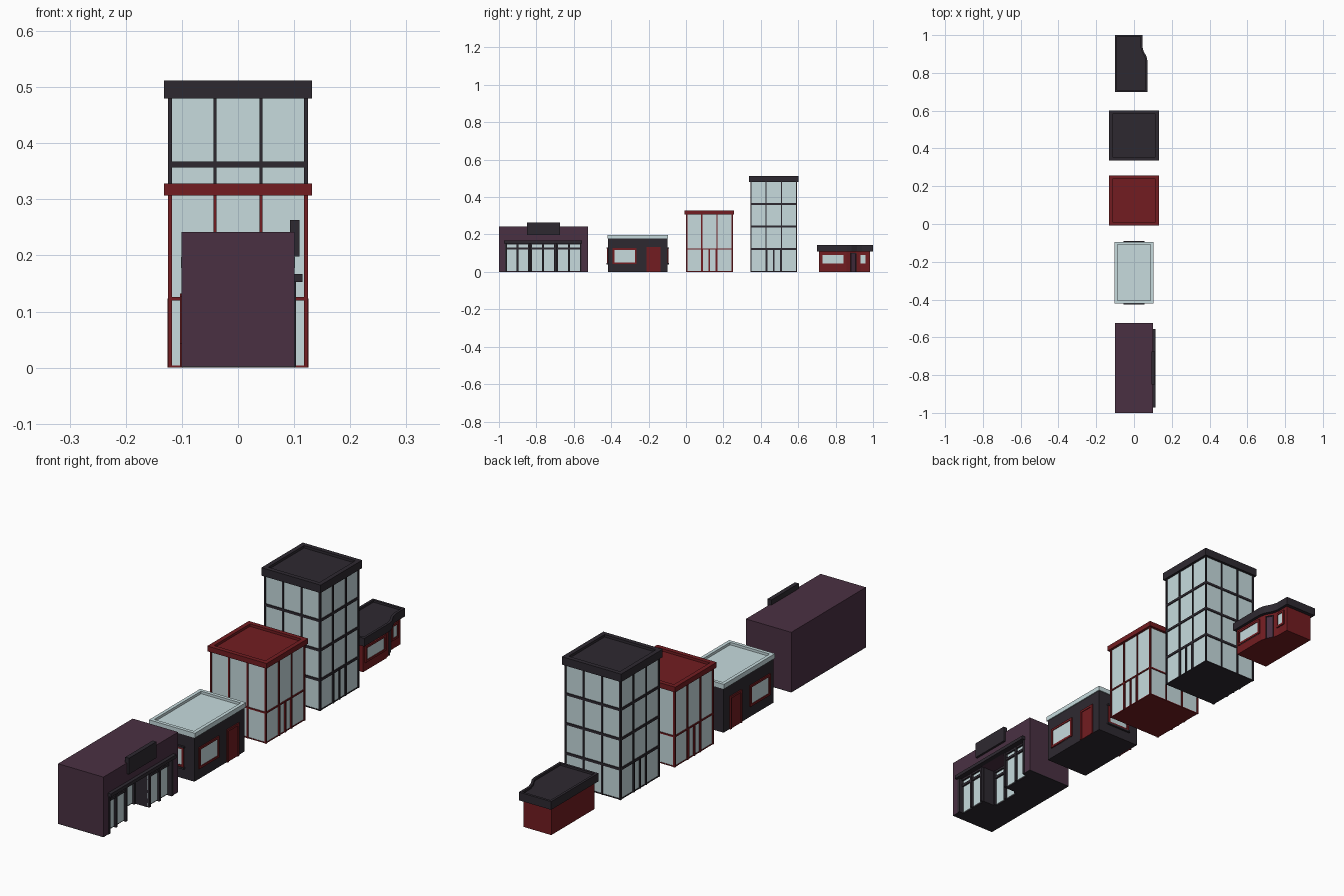
import bpy, bmesh
from math import radians, cos, sin, pi

if "Cube" in bpy.data.objects:
    bpy.data.objects.remove(bpy.data.objects["Cube"])


def material(name, rgb):
    m = bpy.data.materials.new(name)
    m.diffuse_color = (*rgb, 1)
    m.use_nodes = True
    m.node_tree.nodes["Principled BSDF"].inputs["Base Color"].default_value = m.diffuse_color
    return m


PLUM = material("plum", (.068, .030, .055))
GLASS = material("pale_glass", (.57, .71, .73))
DARK = material("charcoal", (.027, .022, .030))
RED = material("dark_red", (.17, .012, .015))


def finish(name, bm, mat):
    bmesh.ops.recalc_face_normals(bm, faces=bm.faces)
    me = bpy.data.meshes.new(name)
    bm.to_mesh(me)
    bm.free()
    me.materials.append(mat)
    ob = bpy.data.objects.new(name, me)
    bpy.context.collection.objects.link(ob)
    return ob


def prism(name, pts, z0, z1, mat, rim=0, sink=0):
    """Extruded plan; with a rim the top gets a sunken roof behind a parapet."""
    bm = bmesh.new()
    base = bm.faces.new([bm.verts.new((x, y, z0)) for x, y in pts])
    ext = bmesh.ops.extrude_face_region(bm, geom=[base], use_keep_orig=True)
    for v in ext["geom"]:
        if isinstance(v, bmesh.types.BMVert):
            v.co.z = z1
    bmesh.ops.recalc_face_normals(bm, faces=bm.faces)
    if rim:
        top = [f for f in bm.faces if f.normal.z > .9]
        bmesh.ops.inset_region(bm, faces=top, thickness=rim, use_even_offset=True)
        top = max((f for f in bm.faces if f.normal.z > .9), key=lambda f: f.calc_area())
        wall = bmesh.ops.extrude_face_region(bm, geom=[top])
        for v in wall["geom"]:
            if isinstance(v, bmesh.types.BMVert):
                v.co.z -= sink
        if top.is_valid:
            bmesh.ops.delete(bm, geom=[top], context='FACES')
    return finish(name, bm, mat)


def rect(x0, x1, y0, y1):
    return [(x0, y0), (x1, y0), (x1, y1), (x0, y1)]


def block(name, x0, x1, y0, y1, z0, z1, mat, **kw):
    return prism(name, rect(x0, x1, y0, y1), z0, z1, mat, **kw)


def wall_box(name, origin, yaw, n, u, z, mat):
    """Box given by ranges outward (n), along (u) and up (z) from a wall point."""
    c, s = cos(yaw), sin(yaw)
    pts = [(origin[0] + a * c - b * s, origin[1] + a * s + b * c)
           for a, b in rect(n[0], n[1], u[0], u[1])]
    return prism(name, pts, z[0], z[1], mat)


def framed(name, origin, yaw, w, z0, z1, frame, panel, t=.009, out=.005):
    h = w / 2
    wall_box(name + "_panel", origin, yaw, (-.004, .002), (-h + t, h - t), (z0, z1 - t), panel)
    for side in (-1, 1):
        u = sorted((side * h, side * (h - t)))
        wall_box(name + "_jamb", origin, yaw, (-.004, out), u, (z0, z1), frame)
    wall_box(name + "_head", origin, yaw, (-.004, out), (-h + t, h - t), (z1 - t, z1), frame)
    if z0 > .01:
        wall_box(name + "_sill", origin, yaw, (-.004, out), (-h + t, h - t), (z0, z0 + t), frame)


# Plum shop: notched ground floor, upper wall, base
plan = [(-.101, -1), (.101, -1), (.101, -.968), (.08, -.968), (.08, -.834), (.02, -.834),
        (.02, -.695), (.08, -.695), (.08, -.558), (.101, -.558), (.101, -.525), (-.101, -.525)]
prism("shop_ground_floor", plan, .003, .155, PLUM)
prism("shop_base", plan, 0, .003, DARK)
block("shop_upper_wall", -.101, .101, -1, -.525, .155, .242, PLUM)
block("shop_sign_board", .093, .11, -.85, -.675, .198, .263, DARK)
block("shop_canopy", .095, .115, -.972, -.555, .153, .167, DARK)
for x, y0, y1 in ((.08, -.968, -.834), (.02, -.834, -.695), (.08, -.695, -.558)):
    mid = (y0 + y1) / 2
    block("shop_glass", x, x + .003, y0, y1, .004, .155, GLASS)
    block("shop_transom", x, x + .01, y0, y1, .12, .13, DARK)
    block("shop_top_rail", x, x + .01, y0, y1, .147, .155, DARK)
    for y in (y0 + .005, mid, y1 - .005):
        block("shop_mullion", x, x + .012, y - .005, y + .005, 0, .155, DARK)
for y in (-.834, -.696):
    block("shop_entry_side", .02, .082, y, y + .002, 0, .155, DARK)
for y in (-.968, -.568):
    block("shop_outer_frame", .08, .1035, y, y + .01, 0, .155, DARK)

# Small charcoal house: framed openings on every side, pale parapet roof
block("house_body", -.098, .098, -.417, -.099, 0, .18, DARK)
block("house_roof", -.102, .102, -.42, -.095, .178, .197, GLASS, rim=.014, sink=.01)
for x, yaw in ((.098, 0), (-.098, pi)):
    framed("house_window", (x, -.328), yaw, .128, .042, .127, RED, GLASS)
    framed("house_door", (x, -.175), yaw, .075, 0, .132, RED, RED)
for y, yaw in ((-.417, -pi / 2), (-.099, pi / 2)):
    framed("house_end_window", (0, y), yaw, .105, .045, .127, RED, GLASS)
    wall_box("house_end_sill", (0, y), yaw, (0, .008), (-.056, .056), (.04, .047), DARK)
    wall_box("house_end_hood", (0, y), yaw, (0, .008), (-.056, .056), (.125, .131), DARK)


# Glazed blocks: one glass core, posts, rails and double doors on both x sides
def glazed(name, cy, levels, h, top, mat, rail):
    e = .125
    block(name + "_glass", -.121, .121, cy - .121, cy + .121, .002, h, GLASS)
    block(name + "_floor", -.123, .123, cy - .123, cy + .123, 0, .004, mat)
    block(name + "_roof", -.132, .132, cy - .132, cy + .132, h, top, mat, rim=.018, sink=.01)
    for z in levels:
        block(name + "_rail", -.1245, .1245, cy - .1245, cy + .1245,
              z - rail / 2, z + rail / 2, mat)
    for sx in (-1, 1):
        for sy in (-1, 1):
            x, y = sx * .1215, cy + sy * .1215
            block(name + "_corner_post", x - .0035, x + .0035, y - .0035, y + .0035, 0, h, mat)
    for k in range(4):
        yaw = k * pi / 2
        origin = (e * cos(yaw), cy + e * sin(yaw))
        for u in (-.041, .041):
            wall_box(name + "_mullion", origin, yaw, (-.006, 0), (u - .003, u + .003), (0, h), mat)
        if k % 2 == 0:
            for u in (-.038, 0, .038):
                wall_box(name + "_door_frame", origin, yaw, (-.006, .001),
                         (u - .004, u + .004), (0, levels[0]), mat)


glazed("red_block", .125, (.123,), .307, .328, RED, .006)
glazed("tower", .469, (.123, .243, .362), .48, .512, DARK, .010)

# Red cottage: curved front wall with matching flat roof
body = [(-.09, .71), (.06, .71), (.06, .857), (.054, .88), (.038, .91),
        (.033, .935), (.033, .985), (-.09, .985)]
eaves = [(-.1, .7), (.072, .7), (.072, .86), (.067, .885), (.051, .915),
         (.044, .94), (.044, 1), (-.1, 1)]
prism("cottage_body", body, 0, .11, RED)
prism("cottage_roof", eaves, .11, .143, DARK, rim=.01, sink=.008)
framed("cottage_large_window", (.06, .785), 0, .13, .035, .1, RED, GLASS)
framed("cottage_small_window", (.033, .947), 0, .045, .035, .1, RED, GLASS)
framed("cottage_door", (.046, .895), radians(28), .034, 0, .1, DARK, PLUM, t=.004)
